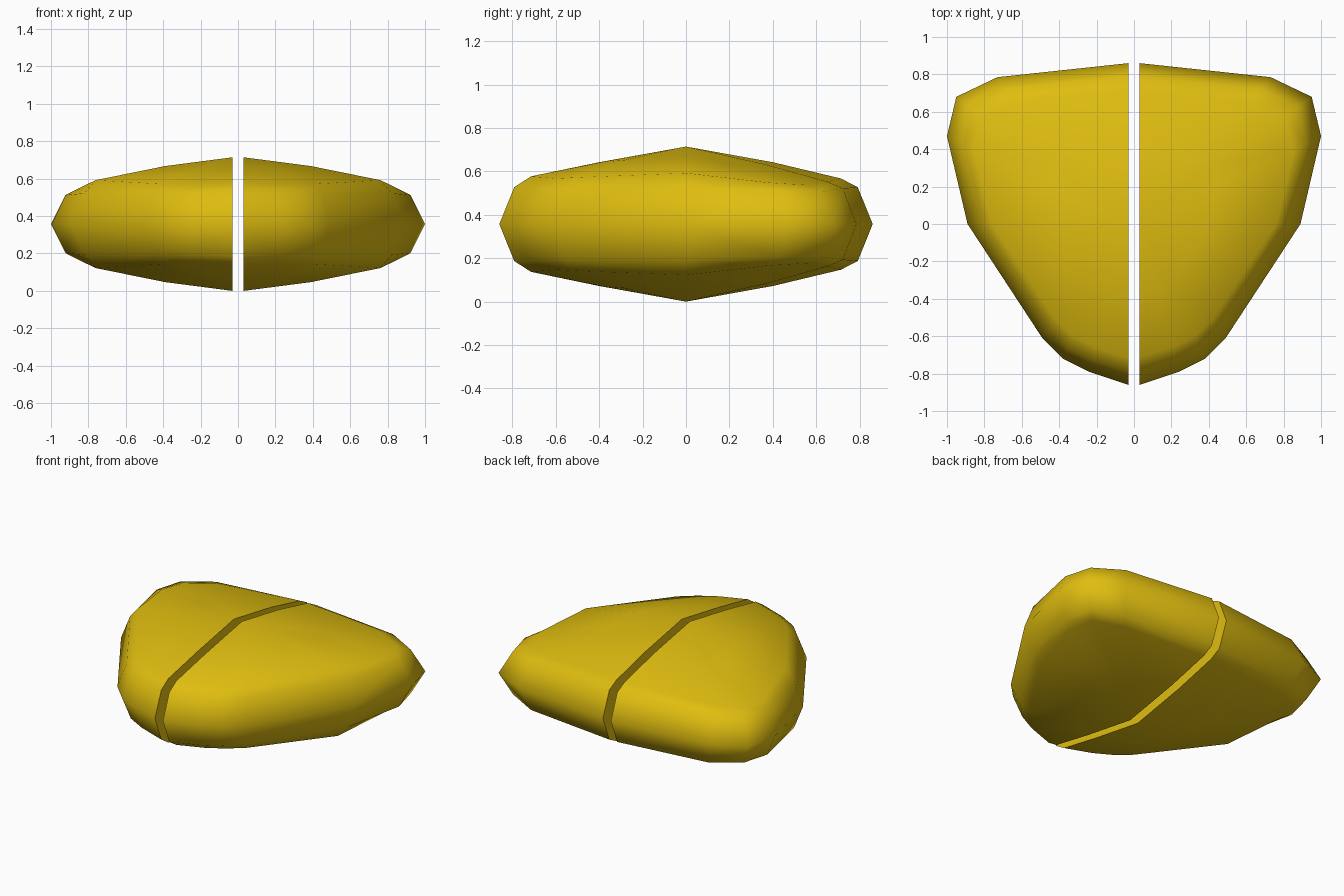
import bpy
import bmesh
import math

cube = bpy.data.objects.get("Cube")
if cube:
    bpy.data.objects.remove(cube, do_unlink=True)

MID = 0.357   # height of the widest rim
GAP = 0.03    # half width of the slot between the halves
APEX = 0.357  # rise of the crown above the rim

# Rim outline from front to back: x, y, then rise of the three inner rings
COLUMNS = [
    (0.03, -0.86, 0.17, 0.22, 0.285),
    (0.24, -0.79, 0.165, 0.215, 0.29),
    (0.38, -0.72, 0.16, 0.21, 0.29),
    (0.49, -0.61, 0.16, 0.215, 0.295),
    (0.89, 0.00, 0.165, 0.235, 0.31),
    (1.00, 0.47, 0.155, 0.19, 0.275),
    (0.95, 0.68, 0.15, 0.18, 0.265),
    (0.73, 0.785, 0.165, 0.195, 0.275),
    (0.03, 0.86, 0.17, 0.21, 0.285),
]
# Shrink of each ring towards the crown, in x and y
SCALES = [(0.92, 0.92), (0.85, 0.83), (0.42, 0.465)]

yellow = bpy.data.materials.new("golden_yellow")
yellow.use_nodes = True
colour = (0.74, 0.51, 0.005, 1)
yellow.diffuse_color = colour
shader = yellow.node_tree.nodes["Principled BSDF"]
shader.inputs["Base Color"].default_value = colour
shader.inputs["Roughness"].default_value = 0.6


def build_half(name, side):
    bm = bmesh.new()

    def vert(x, y, rise):
        return bm.verts.new((side * x, y, MID + rise))

    rim = [vert(x, y, 0) for x, y, *_ in COLUMNS]
    # Domed shell above and below the rim
    for up in (1, -1):
        rings = [rim]
        for i, (sx, sy) in enumerate(SCALES):
            rings.append([vert(GAP + (c[0] - GAP) * sx, c[1] * sy, up * c[2 + i])
                          for c in COLUMNS])
        apex = vert(GAP, 0, up * APEX)
        for low, high in zip(rings, rings[1:]):
            for k in range(len(COLUMNS) - 1):
                bm.faces.new((low[k], low[k + 1], high[k + 1], high[k]))
        for a, b in zip(rings[-1], rings[-1][1:]):
            bm.faces.new((a, b, apex))
    # Flat wall along the slot
    bmesh.ops.holes_fill(bm, edges=[e for e in bm.edges if e.is_boundary], sides=0)
    bmesh.ops.recalc_face_normals(bm, faces=bm.faces[:])

    mesh = bpy.data.meshes.new(name)
    bm.to_mesh(mesh)
    bm.free()
    mesh.materials.append(yellow)
    obj = bpy.data.objects.new(name, mesh)
    bpy.context.collection.objects.link(obj)
    bpy.ops.object.select_all(action='DESELECT')
    obj.select_set(True)
    bpy.context.view_layer.objects.active = obj
    bpy.ops.object.shade_smooth_by_angle(angle=math.radians(62))


build_half("left_shell", 1)
build_half("right_shell", -1)
